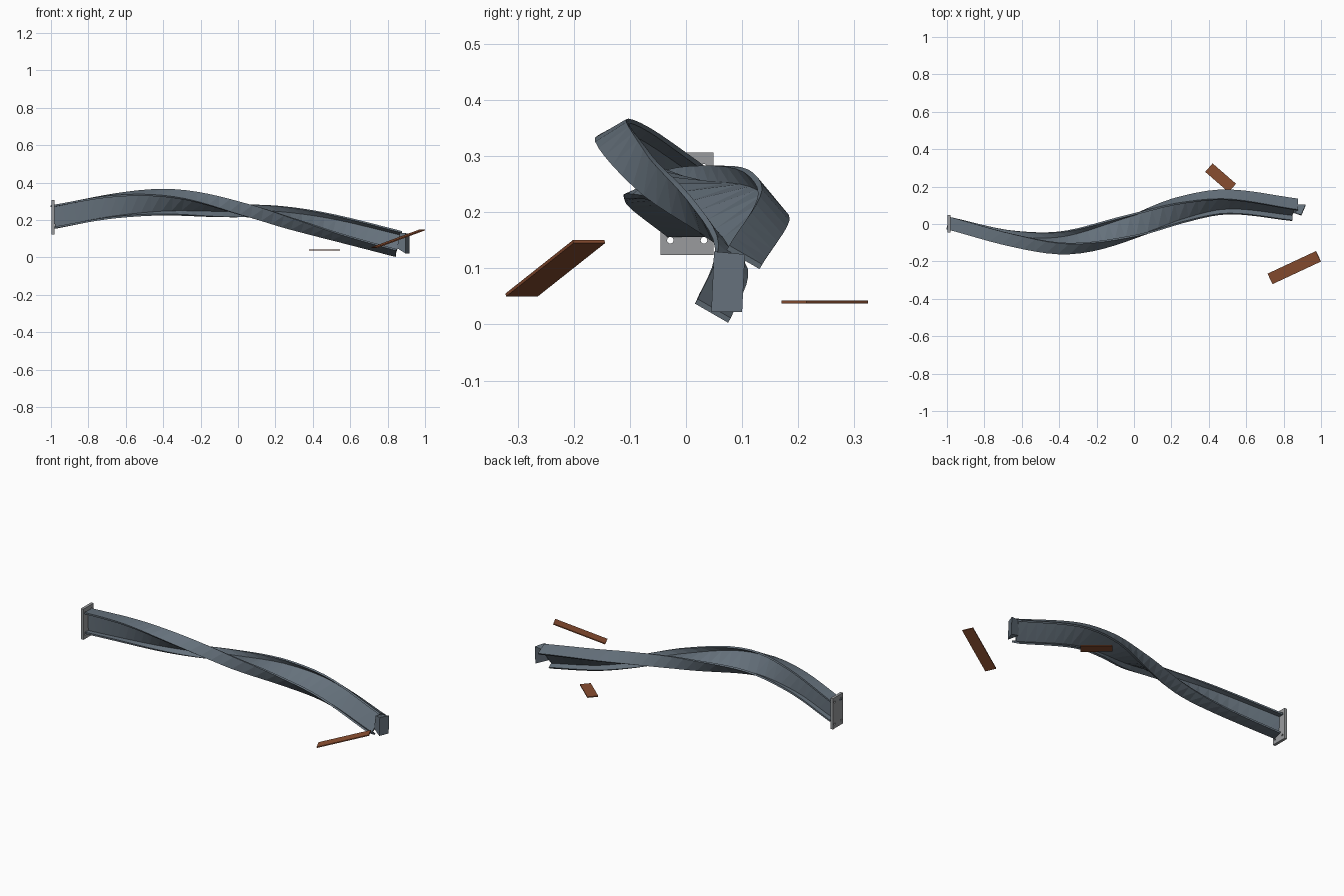
import bpy, bmesh, math
from mathutils import Vector, Matrix

if "Cube" in bpy.data.objects:
    bpy.data.objects.remove(bpy.data.objects["Cube"])


def material(name, rgb):
    m = bpy.data.materials.new(name)
    m.diffuse_color = (*rgb, 1)
    m.use_nodes = True
    m.node_tree.nodes["Principled BSDF"].inputs["Base Color"].default_value = m.diffuse_color
    return m


steel = material("steel", (0.13, 0.165, 0.20))
plate_mat = material("plate_steel", (0.32, 0.33, 0.34))
rust = material("rust", (0.25, 0.075, 0.03))


def finish(bm, name, mat):
    bmesh.ops.recalc_face_normals(bm, faces=bm.faces)
    me = bpy.data.meshes.new(name)
    bm.to_mesh(me)
    bm.free()
    me.materials.append(mat)
    ob = bpy.data.objects.new(name, me)
    bpy.context.collection.objects.link(ob)
    return ob


def box(name, center, size, mat, rot=Matrix()):
    bm = bmesh.new()
    bmesh.ops.create_cube(bm, size=1)
    bm.transform(Matrix.Translation(center) @ rot @ Matrix.Diagonal((*size, 1)))
    return finish(bm, name, mat)


# Bent centre line: x, y, z, roll in degrees
KEYS = [(-0.985, 0.003, 0.217, 0), (-0.65, -0.078, 0.277, -9), (-0.35, -0.098, 0.295, -36),
        (0.0, -0.01, 0.255, -84), (0.25, 0.075, 0.215, -118), (0.5, 0.118, 0.163, -139),
        (0.86, 0.076, 0.072, -149)]


def path(x):
    i = max(j for j in range(len(KEYS) - 1) if KEYS[j][0] <= x or j == 0)

    def slope(j, c):
        a, b = KEYS[max(j - 1, 0)], KEYS[min(j + 1, len(KEYS) - 1)]
        return (b[c] - a[c]) / (b[0] - a[0])
    a, b = KEYS[i], KEYS[i + 1]
    h = b[0] - a[0]
    t = (x - a[0]) / h
    return [(2*t**3 - 3*t*t + 1) * a[c] + (t**3 - 2*t*t + t) * h * slope(i, c)
            + (3*t*t - 2*t**3) * b[c] + (t**3 - t*t) * h * slope(i + 1, c) for c in (1, 2, 3)]


def frame(x):
    y, z, roll = path(x)
    y0, z0, _ = path(x - 0.005)
    y1, z1, _ = path(x + 0.005)
    tan = Vector((0.01, y1 - y0, z1 - z0)).normalized()
    side = Vector((0, 0, 1)).cross(tan).normalized()
    up = tan.cross(side)
    r = Matrix.Rotation(math.radians(-roll), 3, tan)
    return Vector((x, y, z)), tan, r @ side, r @ up


# Twisted I-beam swept along the centre line
W, H, F, T = 0.034, 0.0625, 0.010, 0.005
quarter = [(W, H), (W, H - F), (T, H - F)]
right = quarter + [(s, -u) for s, u in reversed(quarter)]
profile = right + [(-s, u) for s, u in reversed(right)]
profile = [(s, u) for s, u in profile]
bm = bmesh.new()
rings = []
N = 32
for i in range(N + 1):
    c, tan, side, up = frame(-0.985 + 1.845 * i / N)
    rings.append([bm.verts.new(c + side * s + up * u) for s, u in profile])
n = len(profile)
for a, b in zip(rings, rings[1:]):
    for k in range(n):
        bm.faces.new((a[k], a[(k + 1) % n], b[(k + 1) % n], b[k]))
for r in (rings[0], rings[-1]):
    bm.faces.new(r)
bmesh.ops.triangulate(bm, faces=[f for f in bm.faces if len(f.verts) == 4])
finish(bm, "twisted_beam", steel)

# Crumpled torn stub at the free end
bm = bmesh.new()
near = [bm.verts.new(v) for v in ((0.85, 0.06, 0.05), (0.85, 0.075, 0.05),
                                  (0.865, 0.105, 0.12), (0.865, 0.055, 0.13))]
far = [bm.verts.new(v) for v in ((0.895, 0.045, 0.022), (0.918, 0.10, 0.022),
                                 (0.918, 0.105, 0.125), (0.895, 0.05, 0.13))]
bm.faces.new(near)
bm.faces.new(far)
for k in range(4):
    j = (k + 1) % 4
    bm.faces.new((near[k], near[j], far[j], far[k]))
finish(bm, "torn_end", steel)

# End plate with four bolt holes
plate = box("end_plate", (-0.99, 0.002, 0.215), (0.016, 0.094, 0.182), plate_mat)
bm = bmesh.new()
for y in (-0.028, 0.032):
    for z in (0.15, 0.28):
        bmesh.ops.create_cone(bm, cap_ends=True, segments=10, radius1=0.006, radius2=0.006, depth=0.06,
                              matrix=Matrix.Translation((-0.99, y, z)) @ Matrix.Rotation(math.pi / 2, 4, 'Y'))
cutter = finish(bm, "hole_cutter", plate_mat)
cutter.hide_render = True
cutter.hide_viewport = True
mod = plate.modifiers.new("holes", 'BOOLEAN')
mod.object = cutter
mod.solver = 'EXACT'

# Loose rusty strips
box("flat_rust_strip", (0.463, 0.247, 0.04), (0.166, 0.06, 0.006), rust,
    Matrix.Rotation(math.radians(-41), 4, 'Z'))
box("tilted_rust_strip", (0.857, -0.233, 0.1), (0.30, 0.062, 0.006), rust,
    Matrix.Rotation(math.radians(25), 4, 'Z') @ Matrix.Rotation(math.radians(-18.5), 4, 'Y'))
